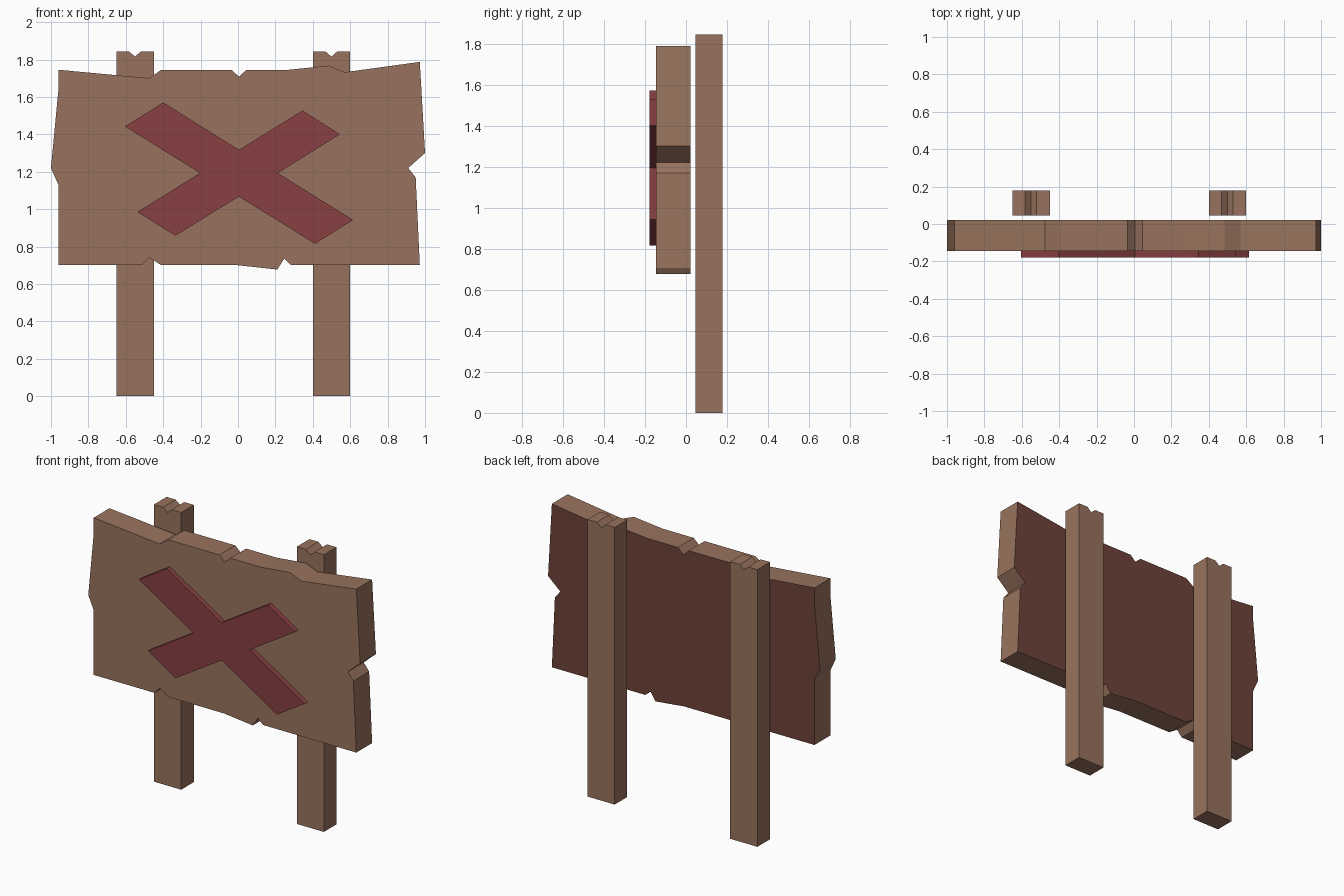
import bpy, bmesh

if "Cube" in bpy.data.objects:
    bpy.data.objects.remove(bpy.data.objects["Cube"])


def material(name, rgb):
    m = bpy.data.materials.new(name)
    m.diffuse_color = (*rgb, 1.0)
    m.use_nodes = True
    m.node_tree.nodes["Principled BSDF"].inputs["Base Color"].default_value = m.diffuse_color
    return m


WOOD = material("wood brown", (0.314, 0.171, 0.112))
DARK = material("dark back brown", (0.153, 0.058, 0.041))
RED = material("faded red", (0.246, 0.050, 0.054))


def prism(name, outline, y_front, y_back, mats):
    """Extrude an x-z outline from y_front to y_back; a second material goes on the back."""
    bm = bmesh.new()
    face = bm.faces.new([bm.verts.new((x, y_front, z)) for x, z in outline])
    ext = bmesh.ops.extrude_face_region(bm, geom=[face])
    verts = [g for g in ext["geom"] if isinstance(g, bmesh.types.BMVert)]
    bmesh.ops.translate(bm, verts=verts, vec=(0, y_back - y_front, 0))
    bmesh.ops.recalc_face_normals(bm, faces=bm.faces)
    for f in bm.faces:
        if len(mats) > 1 and f.normal.y > 0.9:
            f.material_index = 1
    mesh = bpy.data.meshes.new(name)
    bm.to_mesh(mesh)
    bm.free()
    for m in mats:
        mesh.materials.append(m)
    obj = bpy.data.objects.new(name, mesh)
    bpy.context.collection.objects.link(obj)
    return obj


# Board with chipped edges, clockwise from the top left corner
board = [(-0.96, 1.745), (-0.475, 1.70), (-0.41, 1.745), (-0.035, 1.745),
         (0.005, 1.708), (0.045, 1.745), (0.27, 1.745), (0.485, 1.767),
         (0.57, 1.732), (0.972, 1.787), (1.0, 1.30), (0.91, 1.22),
         (0.95, 1.17), (0.972, 0.70), (0.285, 0.70), (0.247, 0.735),
         (0.21, 0.677), (0.0, 0.70), (-0.41, 0.70), (-0.475, 0.742),
         (-0.513, 0.70), (-0.96, 0.70), (-0.96, 1.13), (-1.0, 1.22),
         (-0.96, 1.64)]
prism("board", board, -0.145, 0.021, [WOOD, DARK])

# Two posts with a nick in the top
for name, x in (("left_post", -0.65), ("right_post", 0.40)):
    post = [(x, 0), (x, 1.843), (x + 0.067, 1.843), (x + 0.10, 1.815),
            (x + 0.13, 1.843), (x + 0.20, 1.843), (x + 0.20, 0)]
    prism(name, post, 0.046, 0.178, [WOOD])

# Raised red cross on the front
cross = [(-0.40, 1.57), (0.005, 1.317), (0.345, 1.527), (0.545, 1.40),
         (0.213, 1.193), (0.615, 0.942), (0.412, 0.815), (0.005, 1.067),
         (-0.335, 0.858), (-0.537, 0.985), (-0.203, 1.193), (-0.605, 1.442)]
prism("red_cross", cross, -0.178, -0.143, [RED])
